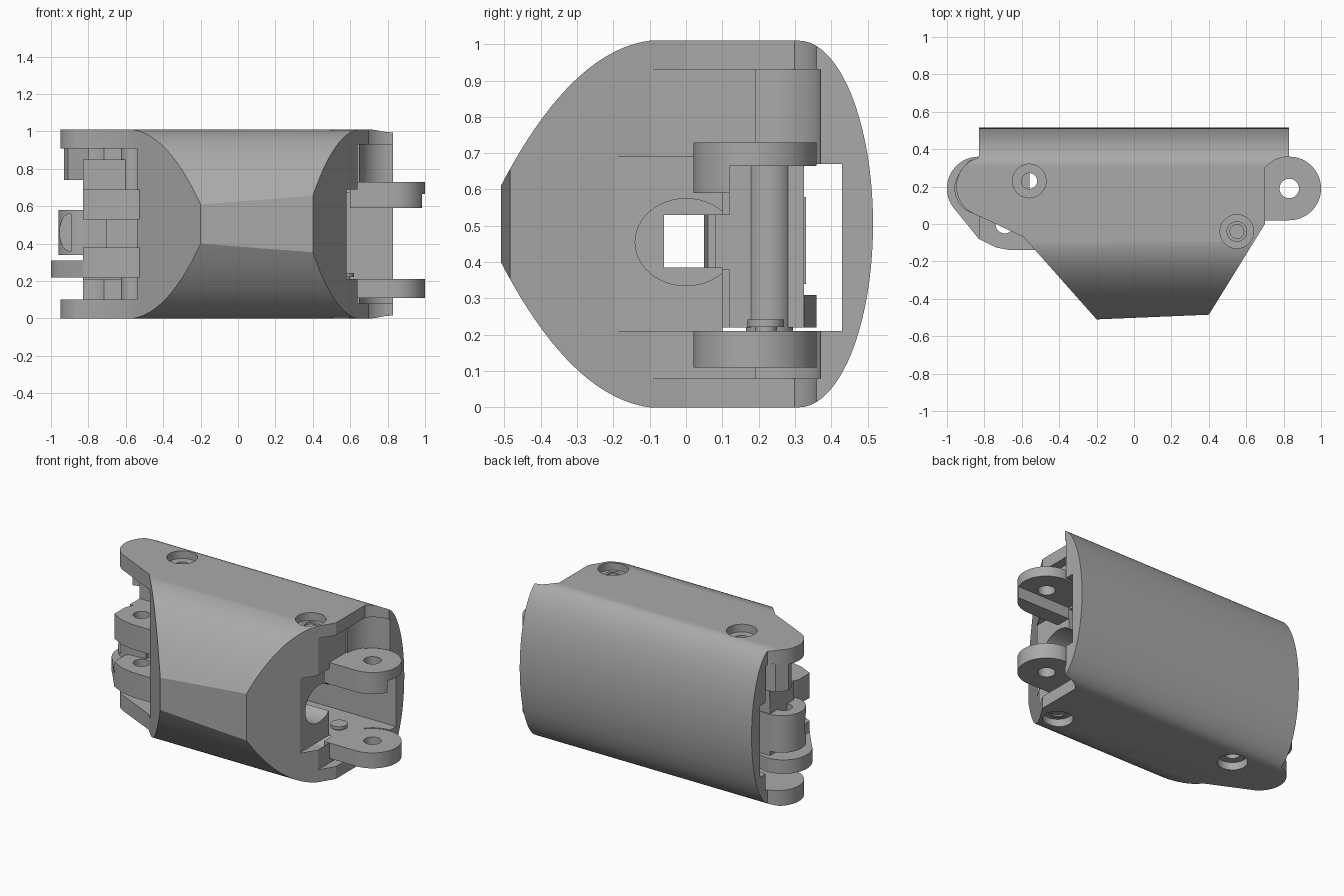
import bpy, bmesh
from math import sin, cos, radians, pi
from mathutils import Matrix

cube = bpy.data.objects.get("Cube")
if cube:
    bpy.data.objects.remove(cube, do_unlink=True)

grey = bpy.data.materials.new("matte_grey")
grey.use_nodes = True
grey.diffuse_color = (0.4, 0.4, 0.4, 1)
grey.node_tree.nodes["Principled BSDF"].inputs["Base Color"].default_value = (0.4, 0.4, 0.4, 1)


def arc(cx, cy, rx, ry, a, b, n=24):
    steps = [radians(a + (b - a) * i / n) for i in range(n + 1)]
    return [(cx + rx * cos(t), cy + ry * sin(t)) for t in steps]


def finish(name, bm):
    bmesh.ops.recalc_face_normals(bm, faces=bm.faces)
    mesh = bpy.data.meshes.new(name)
    bm.to_mesh(mesh)
    bm.free()
    mesh.materials.append(grey)
    ob = bpy.data.objects.new(name, mesh)
    bpy.context.collection.objects.link(ob)
    return ob


def prism(name, pts, lo, hi, along_x=False):
    """Extrude an outline along z, or a (y, z) outline along x."""
    bm = bmesh.new()
    place = (lambda p: (lo, p[0], p[1])) if along_x else (lambda p: (p[0], p[1], lo))
    face = bm.faces.new([bm.verts.new(place(p)) for p in pts])
    out = bmesh.ops.extrude_face_region(bm, geom=[face])
    verts = [v for v in out["geom"] if isinstance(v, bmesh.types.BMVert)]
    d = hi - lo
    bmesh.ops.translate(bm, verts=verts, vec=(d, 0, 0) if along_x else (0, 0, d))
    return finish(name, bm)


def box(name, x0, x1, y0, y1, z0, z1):
    return prism(name, [(x0, y0), (x1, y0), (x1, y1), (x0, y1)], z0, z1)


def rod(name, x, y, r, z0, z1):
    return prism(name, arc(x, y, r, r, 0, 352.5, 47), z0, z1)


def apply_boolean(ob, cutter, op="DIFFERENCE"):
    bpy.context.view_layer.objects.active = ob
    mod = ob.modifiers.new("cut", "BOOLEAN")
    mod.operation, mod.object, mod.solver = op, cutter, "EXACT"
    bpy.ops.object.modifier_apply(modifier=mod.name)


def cut(ob, *cutters, op="DIFFERENCE"):
    for c in cutters:
        apply_boolean(ob, c, op)
        bpy.data.objects.remove(c, do_unlink=True)


H = 1.01
# Shell cross-section: tapered nose, flat top and bottom, rounded back
p0, p1, p2 = (-0.10, 0), (-0.32, 0.03), (-0.515, 0.41)
nose = []
for i in range(21):
    t = i / 20
    nose.append(tuple((1 - t) ** 2 * a + 2 * t * (1 - t) * b + t * t * c
                      for a, b, c in zip(p0, p1, p2)))
section = nose + [(y, H - z) for y, z in reversed(nose)]
section += arc(0.31, H / 2, 0.205, H / 2, 90, -90, 40)
shell = prism("shell", section, -1.0, 0.83, along_x=True)

# Plan outline trims the shell ends
plan = [(-0.83, 0.6), (0.9, 0.6), (0.9, 0.36)]
plan += arc(0.83, 0.19, 0.17, 0.17, 90, 140, 12)
plan += [(0.70, 0.0), (0.40, -0.485), (-0.20, -0.51), (-0.59, -0.07)]
plan += arc(-0.79, 0.2, 0.16, 0.16, 240, 105, 24) + [(-0.83, 0.36)]
cut(shell, prism("plan", plan, -0.1, 1.2), op="INTERSECT")

# Hollows: through channel, cable bore, and the two hinge pockets
cut(shell,
    box("channel", -1.1, 1.1, 0.10, 0.43, 0.21, 0.67),
    box("cable_slot", -1.1, 1.1, -0.06, 0.11, 0.385, 0.53),
    prism("bore_mouth", arc(0, 0.455, 0.14, 0.12, 0, 352.5, 47), 0.35, 0.7, along_x=True),
    box("right_pocket", 0.58, 1.0, -0.21, 0.30, 0.21, 0.69),
    box("right_clearance", 0.64, 1.0, -0.10, 0.19, 0.08, 0.93),
    rod("right_swing", 0.83, 0.19, 0.18, 0.08, 0.93),
    box("left_pocket", -1.1, -0.54, -0.4, 0.33, 0.10, 0.91),
    rod("left_swing", -0.83, 0.19, 0.18, 0.10, 0.91))

# Screw seats, top and bottom
left_hole, right_hole = (-0.56, 0.23), (0.55, -0.04)
for x, y in (left_hole, right_hole):
    cut(shell, rod("seat_top", x, y, 0.09, H - 0.05, 1.1),
        rod("seat_bottom", x, y, 0.09, -0.1, 0.05))
cut(shell, rod("left_through", *left_hole, 0.042, -0.1, 1.1))
for z0, z1 in ((0.04, 0.065), (H - 0.065, H - 0.04)):
    head = rod("screw_head", *right_hole, 0.055, z0, z1)
    side = 0 if z0 < 0.5 else 1
    socket = (z0 - 0.1, z0 + 0.012) if side == 0 else (z1 - 0.012, z1 + 0.1)
    cut(head, rod("socket", *right_hole, 0.037, *socket))

# Column around the left screw
column = rod("screw_column", *left_hole, 0.065, 0.09, 0.92)
cut(column, rod("column_hole", *left_hole, 0.042, 0, 1.1))


# Right hinge ears
def ear_outline():
    return [(0.6, 0.02), (0.83, 0.02)] + arc(0.83, 0.19, 0.17, 0.17, -90, 90, 32) + \
        arc(0.83, 0.19, 0.17, 0.17, 90, 140, 8)[1:] + [(0.6, 0.30)]


for name, z0, z1 in (("right_lower_ear", 0.11, 0.21), ("right_upper_ear", 0.59, 0.73)):
    ear = prism(name, ear_outline(), z0, z1)
    cut(ear, rod("pin_hole", 0.83, 0.19, 0.052, 0, 1.1))
    if z0 > 0.5:
        cut(ear, box("ear_step", 0.5, 1.1, 0.12, 0.4, 0.5, 0.665))

# Screw standing on the channel floor
rod("floor_screw_shank", 0.57, 0.22, 0.03, 0.19, 0.225)
rod("floor_screw_cap", 0.57, 0.22, 0.05, 0.222, 0.242)

# Left hinge: two front cheeks, core, hub and thin ear
cheek = [(-0.48, 0.12), (-0.48, -0.14), (-0.66, -0.14), (-0.74, -0.125),
         (-0.83, -0.08), (-0.83, 0.03), (-0.79, 0.12)]
for name, z0, z1 in (("left_lower_cheek", 0.22, 0.38), ("left_upper_cheek", 0.53, 0.69)):
    part = prism(name, cheek, z0, z1)
    cut(part, rod("cheek_hole", -0.69, 0.0, 0.05, 0, 1.1))

core = box("left_core", -0.83, -0.52, 0.08, 0.325, 0.22, 0.69)
cut(core, rod("core_hole", *left_hole, 0.042, 0, 1.1))

hub = prism("left_hub", [(-0.70, 0.06), (-0.70, 0.33)] +
            arc(-0.82, 0.19, 0.14, 0.14, 90, 270, 32), 0.34, 0.58)
cut(hub, rod("hub_hole", -0.84, 0.20, 0.05, 0.4, 1.1))
groove = prism("groove", arc(-0.90, 0.46, 0.055, 0.10, 0, 345, 23), 0, 0.08)
groove.data.transform(Matrix.Rotation(pi / 2, 4, "X"))
groove.data.transform(Matrix.Translation((0, 0.15, 0)))
cut(hub, groove)

ear = prism("left_thin_ear", [(-0.52, -0.14), (-0.52, 0.325), (-0.78, 0.35)] +
            arc(-0.83, 0.19, 0.17, 0.17, 90, 225, 28) +
            [(-0.83, -0.08), (-0.74, -0.125), (-0.66, -0.14)], 0.22, 0.31)
cut(ear, rod("ear_hole_a", -0.69, 0.0, 0.05, 0, 1.1),
    rod("ear_hole_b", *left_hole, 0.042, 0, 1.1))

# Small stop clip under the top left plate
clip = prism("left_clip", [(-0.80, 0.36), (-0.88, 0.34), (-0.93, 0.28), (-0.91, 0.22),
                           (-0.80, 0.25)], 0.74, 0.92)
box("left_clip_foot", -0.83, -0.56, 0.18, 0.33, 0.68, 0.85)

for ob in bpy.context.scene.objects:
    if ob.type == "MESH":
        bpy.ops.object.select_all(action="DESELECT")
        ob.select_set(True)
        bpy.context.view_layer.objects.active = ob
        bpy.ops.object.shade_smooth_by_angle(angle=radians(25))
